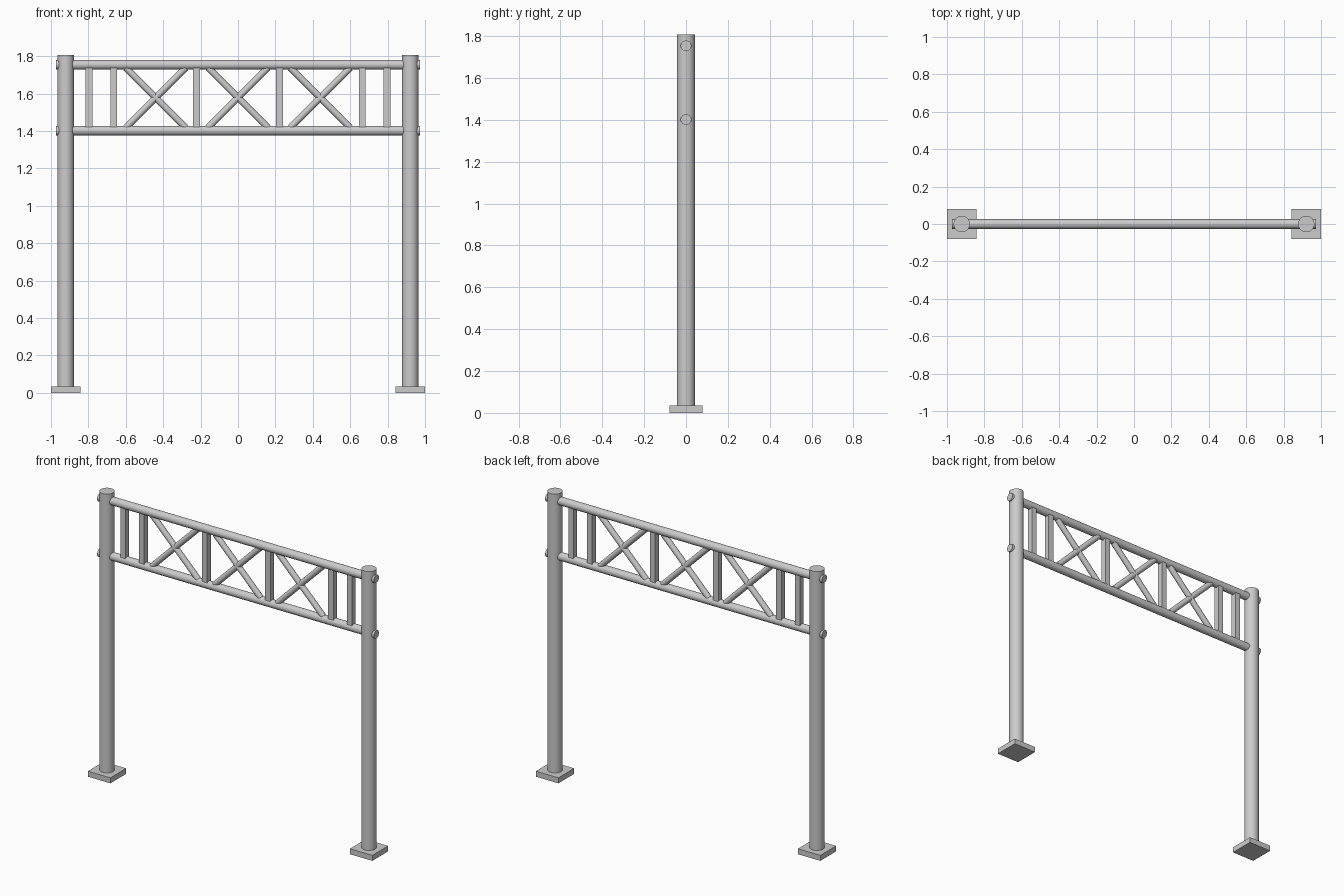
import bpy
from math import radians, pi
from mathutils import Vector

if "Cube" in bpy.data.objects:
    bpy.data.objects.remove(bpy.data.objects["Cube"])

POST_X, Z_LOW, Z_HIGH = 0.921, 1.402, 1.754
Z_MID = (Z_LOW + Z_HIGH) / 2


def rod(name, a, b, r, sides=32):
    a, b = Vector(a), Vector(b)
    d = b - a
    bpy.ops.mesh.primitive_cylinder_add(vertices=sides, radius=r, depth=d.length,
                                        location=(a + b) / 2,
                                        rotation=d.to_track_quat('Z', 'Y').to_euler())
    ob = bpy.context.object
    ob.name = name
    bpy.ops.object.shade_smooth_by_angle(angle=radians(30))
    return ob


def box(name, centre, size):
    bpy.ops.mesh.primitive_cube_add(size=1, location=centre)
    ob = bpy.context.object
    ob.name = name
    ob.scale = size
    return ob


# Posts on square foot plates
for side, s in (("left", -1), ("right", 1)):
    box(f"{side}_foot_plate", (s * POST_X, 0, 0.0175), (0.158, 0.158, 0.035))
    rod(f"{side}_post", (s * POST_X, 0, 0.03), (s * POST_X, 0, 1.807), 0.0435, 48)

# Horizontal rails running through the posts
for name, z in (("lower_rail", Z_LOW), ("upper_rail", Z_HIGH)):
    rod(name, (-0.973, 0, z), (0.973, 0, z), 0.0255)

# Square uprights between the rails
for x in (0.222, 0.665, 0.797):
    for side, s in (("left", -1), ("right", 1)):
        box(f"{side}_upright", (s * x, 0, Z_MID), (0.036, 0.036, Z_HIGH - Z_LOW - 0.03))

# Round crossed braces
H = 0.16
for x in (-0.44, 0, 0.44):
    for s in (-1, 1):
        rod("cross_brace", (x - s * H, 0, Z_MID - H), (x + s * H, 0, Z_MID + H), 0.018, 24)
